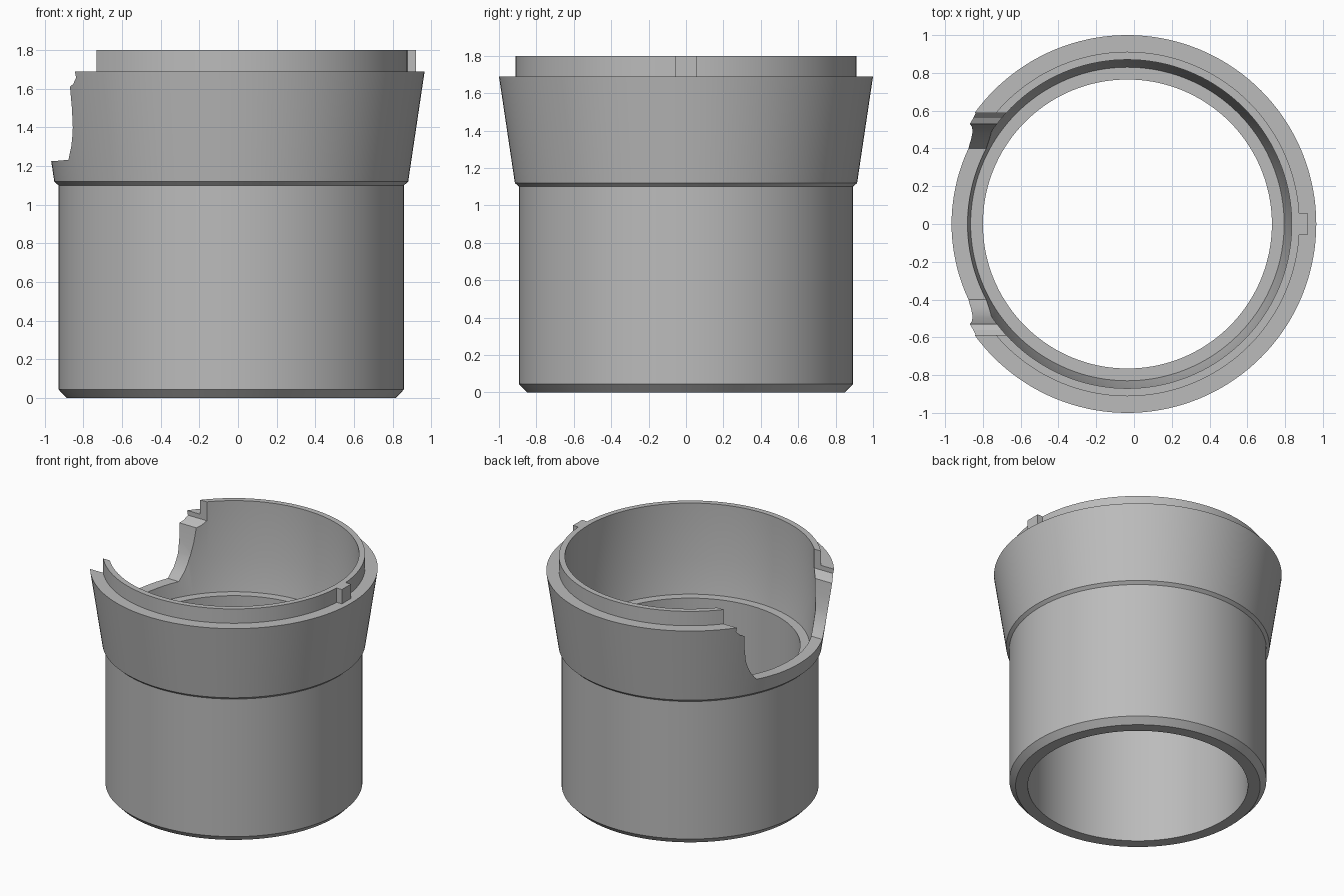
import bpy, bmesh, math
from mathutils import Matrix

cube = bpy.data.objects.get("Cube")
if cube:
    bpy.data.objects.remove(cube, do_unlink=True)

AXIS_X = -0.035   # centre line of the turned body
SEGMENTS = 144

grey = bpy.data.materials.new("plain_grey")
grey.use_nodes = True
colour = (0.5, 0.5, 0.5, 1)
grey.diffuse_color = colour
grey.node_tree.nodes["Principled BSDF"].inputs["Base Color"].default_value = colour


def add_object(name, bm):
    bmesh.ops.recalc_face_normals(bm, faces=bm.faces)
    mesh = bpy.data.meshes.new(name)
    bm.to_mesh(mesh)
    bm.free()
    mesh.materials.append(grey)
    obj = bpy.data.objects.new(name, mesh)
    obj.location.x = AXIS_X
    bpy.context.collection.objects.link(obj)
    return obj


def lathe(name, profile):
    """Revolve a closed (radius, height) profile around z."""
    bm = bmesh.new()
    rings = []
    for i in range(SEGMENTS):
        a = math.tau * i / SEGMENTS
        rings.append([bm.verts.new((r * math.cos(a), r * math.sin(a), z)) for r, z in profile])
    n = len(profile)
    for i, ring in enumerate(rings):
        following = rings[(i + 1) % SEGMENTS]
        for j in range(n):
            k = (j + 1) % n
            bm.faces.new((ring[j], following[j], following[k], ring[k]))
    return add_object(name, bm)


def prism(name, outline, x0, x1):
    """Extrude a closed (y, z) outline along x."""
    bm = bmesh.new()
    face = bm.faces.new([bm.verts.new((x0, y, z)) for y, z in outline])
    moved = bmesh.ops.extrude_face_region(bm, geom=[face])["geom"]
    verts = [v for v in moved if isinstance(v, bmesh.types.BMVert)]
    bmesh.ops.translate(bm, verts=verts, vec=(x1 - x0, 0, 0))
    return add_object(name, bm)


# Sleeve: chamfered tube, flared collar, spigot, tapered socket and inner ledge
sleeve = lathe("sleeve", [
    (0.765, 0), (0.85, 0), (0.893, 0.045), (0.893, 1.10), (0.915, 1.12),
    (1.0, 1.69), (0.912, 1.69), (0.912, 1.80), (0.87, 1.80),
    (0.87, 1.38), (0.83, 1.12), (0.765, 1.12)])

# Side notch, mirrored about y = 0, with a stepped upper mouth
half = [(0.2, 1.226), (0.40, 1.232), (0.45, 1.30), (0.475, 1.35), (0.494, 1.40),
        (0.515, 1.50), (0.53, 1.61), (0.56, 1.625), (0.588, 1.655), (0.588, 1.95)]
outline = half + [(-y, z) for y, z in reversed(half)]
cutter = prism("notch_cutter", outline, -1.3, -0.3)
cutter.hide_render = True

bpy.context.view_layer.objects.active = sleeve
cut = sleeve.modifiers.new("notch", "BOOLEAN")
cut.operation = "DIFFERENCE"
cut.solver = "EXACT"
cut.object = cutter
bpy.ops.object.modifier_apply(modifier=cut.name)
bpy.data.objects.remove(cutter, do_unlink=True)

# Locating key on the spigot
bm = bmesh.new()
bmesh.ops.create_cube(bm, size=1, matrix=Matrix.Translation((0.925, 0, 1.745))
                      @ Matrix.Diagonal((0.06, 0.11, 0.11, 1)))
add_object("locating_key", bm)

# Smooth round walls, crisp edges
bpy.ops.object.select_all(action="DESELECT")
sleeve.select_set(True)
bpy.context.view_layer.objects.active = sleeve
bpy.ops.object.shade_smooth_by_angle(angle=math.radians(20))
